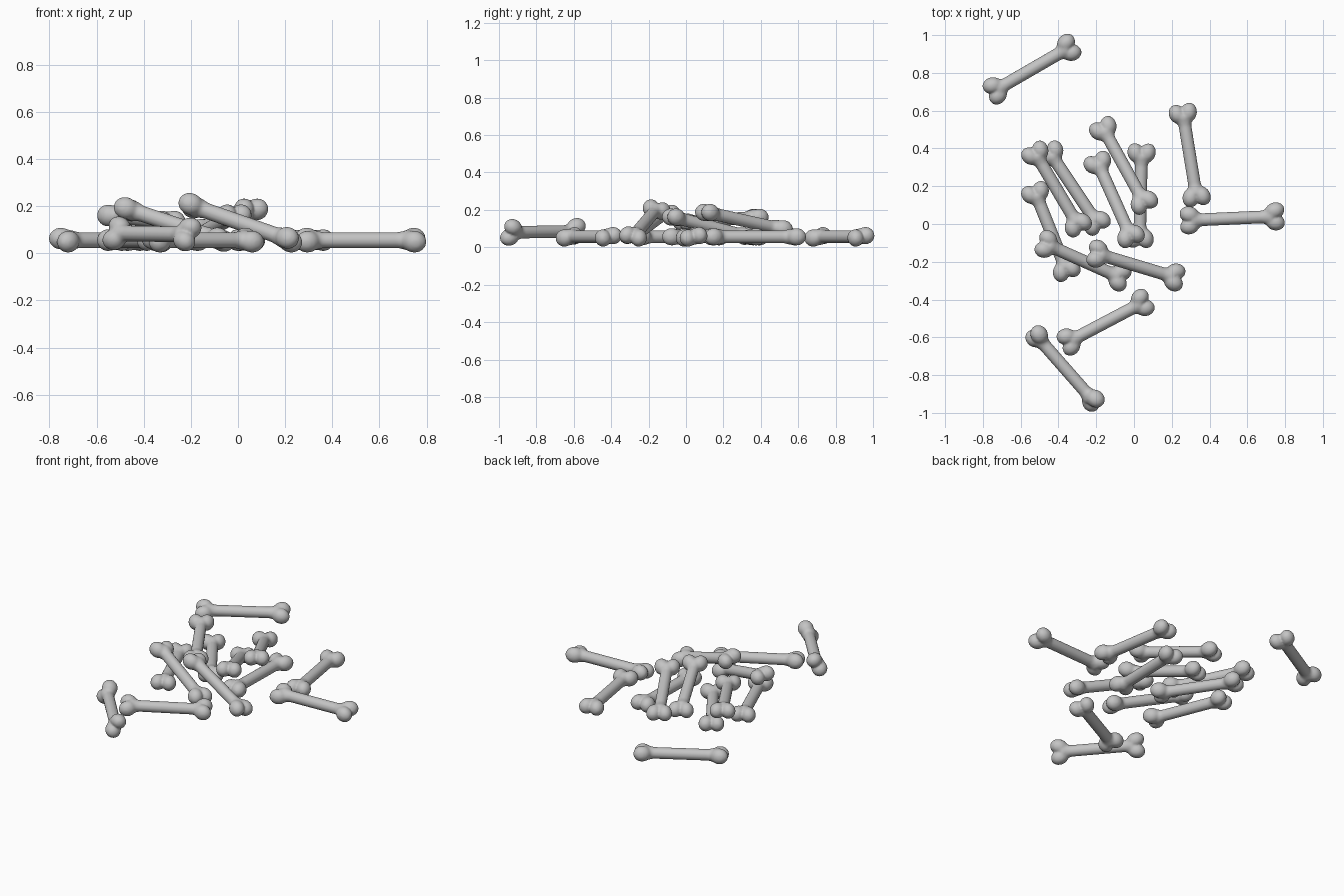
import bpy, bmesh
from math import radians, pi
from mathutils import Vector, Matrix

cube = bpy.data.objects.get("Cube")
if cube:
    bpy.data.objects.remove(cube)

# single bone colour
grey = bpy.data.materials.new("bone_grey")
grey.use_nodes = True
tone = (0.55, 0.55, 0.55, 1)
grey.diffuse_color = tone
grey.node_tree.nodes["Principled BSDF"].inputs["Base Color"].default_value = tone

HALF = 0.22  # from bone centre to knob centre


def bone_mesh():
    """One bone along local x: shaft plus two lobes per end, fused together."""
    bm = bmesh.new()
    # shaft, flaring at both ends
    turn = Matrix.Rotation(pi / 2, 4, 'Y')
    bmesh.ops.create_cone(bm, cap_ends=True, segments=24, radius1=0.034,
                          radius2=0.034, depth=2 * HALF, matrix=turn)
    for end in (-1, 1):
        # flare into the knob
        flare = Matrix.Translation((end * (HALF - 0.04), 0, 0)) @ turn
        bmesh.ops.create_cone(bm, cap_ends=True, segments=24, depth=0.06,
                              radius1=0.032 if end > 0 else 0.046,
                              radius2=0.046 if end > 0 else 0.032, matrix=flare)
        # paired lobes
        for side in (-1, 1):
            lobe = (Matrix.Translation((end * (HALF + 0.006), side * 0.031, 0))
                    @ Matrix.Rotation(end * side * radians(18), 4, 'Z')
                    @ Matrix.Diagonal((0.053, 0.044, 0.047, 1)))
            bmesh.ops.create_uvsphere(bm, u_segments=24, v_segments=16,
                                      radius=1, matrix=lobe)
    mesh = bpy.data.meshes.new("bone_parts")
    bm.to_mesh(mesh)
    bm.free()

    # fuse and soften into one surface
    helper = bpy.data.objects.new("bone_helper", mesh)
    bpy.context.collection.objects.link(helper)
    fuse = helper.modifiers.new("fuse", 'REMESH')
    fuse.mode = 'VOXEL'
    fuse.voxel_size = 0.008
    soften = helper.modifiers.new("soften", 'SMOOTH')
    soften.factor = 0.5
    soften.iterations = 6
    graph = bpy.context.evaluated_depsgraph_get()
    fused = bpy.data.meshes.new_from_object(helper.evaluated_get(graph))
    bpy.data.objects.remove(helper)
    fused.name = "bone"
    fused.materials.clear()
    fused.materials.append(grey)
    fused.shade_smooth()
    return fused


def place(name, mesh, a, b, roll):
    """Lay a bone with its knob centres at a and b, rolled about its length."""
    a, b = Vector(a), Vector(b)
    along = (b - a).normalized()
    side = Vector((0, 0, 1)).cross(along).normalized()
    up = along.cross(side)
    basis = Matrix((along, side, up)).transposed().to_4x4()
    stretch = Matrix.Diagonal(((b - a).length / (2 * HALF), 1, 1, 1))
    obj = bpy.data.objects.new(name, mesh)
    bpy.context.collection.objects.link(obj)
    obj.matrix_world = (Matrix.Translation((a + b) / 2) @ basis
                        @ Matrix.Rotation(radians(roll), 4, 'X') @ stretch)


LOW = 0.056
# knob centre, knob centre, roll in degrees
bones = {
    "back_left_bone": ((-0.73, 0.71, LOW), (-0.35, 0.93, LOW), 12),
    "side_bone": ((0.33, 0.15, LOW), (0.26, 0.58, LOW), 0),
    "outer_bone": ((0.30, 0.02, LOW), (0.74, 0.04, LOW), 12),
    "raised_back_bone": ((0.05, 0.12, 0.185), (-0.16, 0.50, 0.10), 0),
    "centre_flat_bone": ((0.03, -0.07, LOW), (0.04, 0.37, LOW), 0),
    "centre_tilted_bone": ((-0.02, -0.06, 0.16), (-0.19, 0.32, 0.06), 0),
    "stacked_bone": ((-0.30, 0.0, 0.135), (-0.52, 0.37, 0.16), 0),
    "under_bone": ((-0.20, 0.01, LOW), (-0.44, 0.37, LOW), 0),
    "left_flat_bone": ((-0.36, -0.24, LOW), (-0.52, 0.16, LOW), 0),
    "leaning_bone": ((-0.46, -0.11, 0.185), (-0.08, -0.28, 0.06), -10),
    "front_leaning_bone": ((-0.19, -0.16, 0.20), (0.21, -0.28, 0.06), -15),
    "front_flat_bone": ((-0.34, -0.62, LOW), (0.04, -0.42, LOW), 12),
    "front_upright_bone": ((-0.51, -0.60, 0.085), (-0.22, -0.93, 0.08), 60),
}
shape = bone_mesh()
for name, (a, b, roll) in bones.items():
    place(name, shape, a, b, roll)
